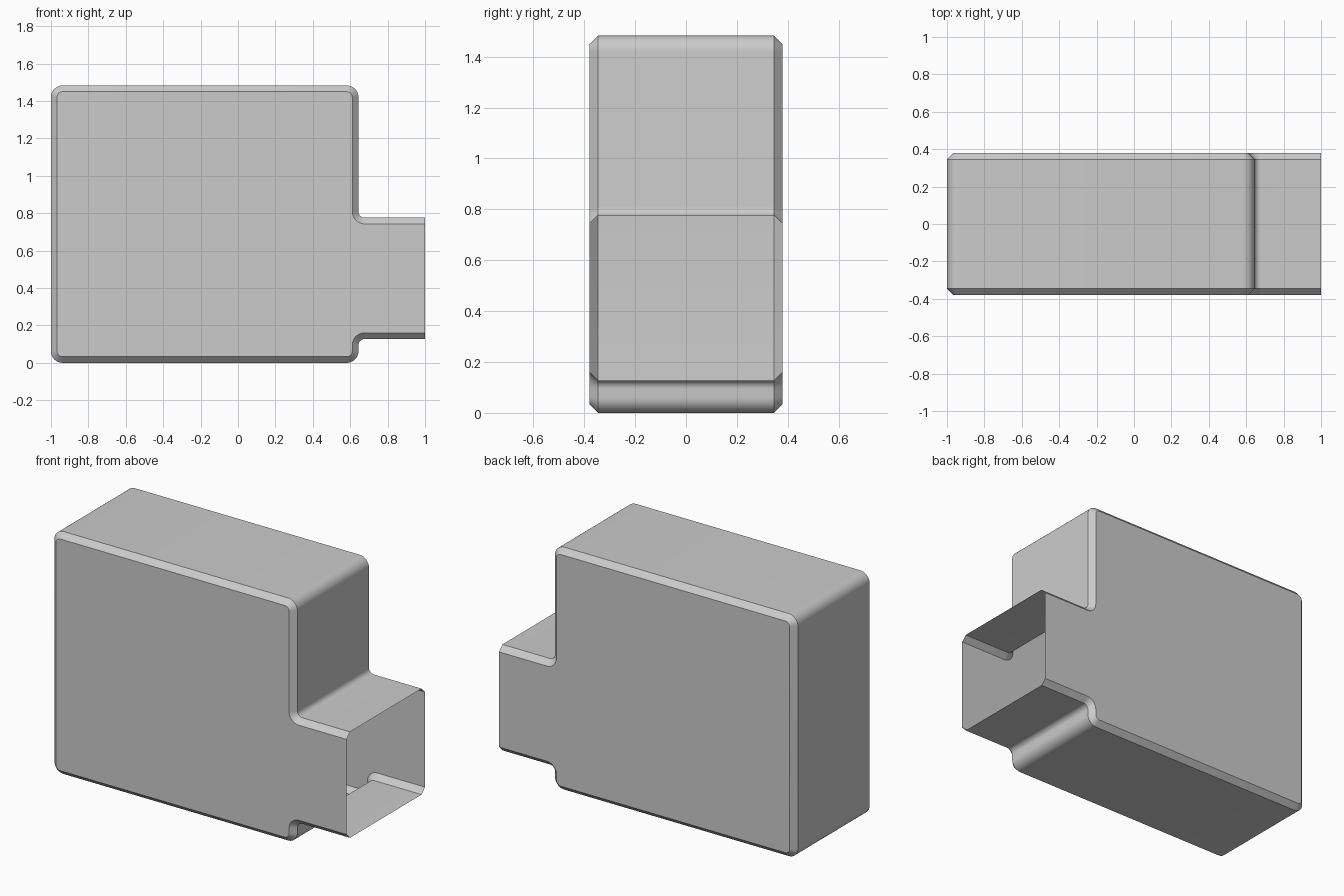
import bpy, bmesh
from math import cos, sin, radians

if "Cube" in bpy.data.objects:
    bpy.data.objects.remove(bpy.data.objects["Cube"])

STEP, TOP = 0.644, 1.483          # right wall of the box, overall height
NECK_LO, NECK_HI = 0.128, 0.776   # height range of the open neck
DEPTH, CHAMFER = 0.379, 0.033
R_OUT, R_IN, SEG = 0.062, 0.033, 8

# Rounded corners: centre x, centre z, radius, start angle, end angle
corners = [
    (STEP + R_IN, NECK_HI + R_IN, R_IN, 270, 180),
    (STEP - R_OUT, TOP - R_OUT, R_OUT, 0, 90),
    (-1 + R_OUT, TOP - R_OUT, R_OUT, 90, 180),
    (-1 + R_OUT, R_OUT, R_OUT, 180, 270),
    (STEP - R_OUT, R_OUT, R_OUT, 270, 360),
    (STEP + R_IN, NECK_LO - R_IN, R_IN, 180, 90),
]


def outline(inset):
    """Side profile from the top lip of the neck round to its bottom lip."""
    pts = [(1, NECK_HI - inset)]
    for cx, cz, r, a0, a1 in corners:
        rad = r - inset if a1 > a0 else r + inset
        for i in range(SEG + 1):
            a = radians(a0 + (a1 - a0) * i / SEG)
            pts.append((cx + rad * cos(a), cz + rad * sin(a)))
    return pts + [(1, NECK_LO + inset)]


# Thin shell: chamfered rims front and back, open at the neck end
bm = bmesh.new()
inner = DEPTH - CHAMFER
rings = [[bm.verts.new((x, y, z)) for x, z in outline(d)]
         for y, d in ((-DEPTH, CHAMFER), (-inner, 0), (inner, 0), (DEPTH, CHAMFER))]
bm.faces.new(rings[0])
bm.faces.new(rings[-1][::-1])
for a, b in zip(rings, rings[1:]):
    for i in range(len(a) - 1):
        bm.faces.new((a[i], b[i], b[i + 1], a[i + 1]))

mesh = bpy.data.meshes.new("end_cover_shell")
bm.to_mesh(mesh)
bm.free()
shell = bpy.data.objects.new("end_cover_shell", mesh)
bpy.context.collection.objects.link(shell)
bpy.context.view_layer.objects.active = shell
shell.select_set(True)
bpy.ops.object.shade_smooth_by_angle(angle=radians(30))
